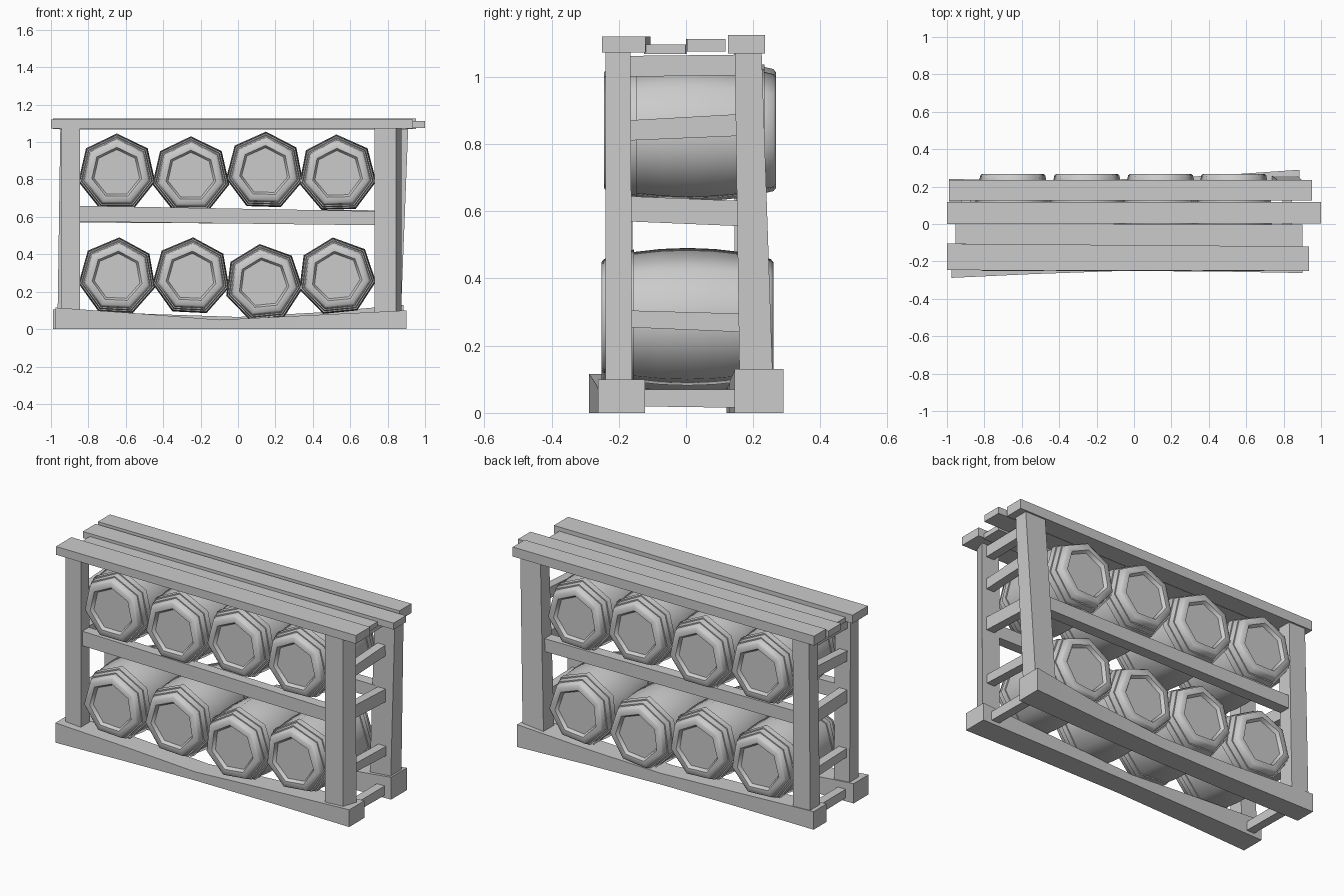
import bpy, bmesh, math
from mathutils import Matrix

cube = bpy.data.objects.get("Cube")
if cube:
    bpy.data.objects.remove(cube, do_unlink=True)

grey = bpy.data.materials.new("plain grey")
grey.use_nodes = True
COLOUR = (0.6, 0.6, 0.6, 1)
grey.diffuse_color = COLOUR
grey.node_tree.nodes["Principled BSDF"].inputs["Base Color"].default_value = COLOUR


def finish(name, bm, smooth=None):
    bmesh.ops.recalc_face_normals(bm, faces=bm.faces)
    mesh = bpy.data.meshes.new(name)
    bm.to_mesh(mesh)
    bm.free()
    mesh.materials.append(grey)
    obj = bpy.data.objects.new(name, mesh)
    bpy.context.collection.objects.link(obj)
    if smooth:
        bpy.ops.object.select_all(action='DESELECT')
        obj.select_set(True)
        bpy.context.view_layer.objects.active = obj
        bpy.ops.object.shade_smooth_by_angle(angle=math.radians(smooth))
    return obj


def bridge(bm, rings):
    """Skin a run of equal vertex rings."""
    for a, b in zip(rings, rings[1:]):
        n = len(a)
        for i in range(n):
            j = (i + 1) % n
            bm.faces.new((a[i], a[j], b[j], b[i]))


def beam(name, axis, stations, skew=0):
    """Rough timber: each station is (position, min, max, min, max) of the other axes."""
    bm = bmesh.new()
    rings = []
    for u, a0, a1, b0, b1 in stations:
        ring = []
        for a, b, s in ((a0, b0, -1), (a1, b0, -1), (a1, b1, 1), (a0, b1, 1)):
            p = {'x': (u, a, b), 'y': (a, u, b), 'z': (a + s * skew, b, u)}[axis]
            ring.append(bm.verts.new(p))
        rings.append(ring)
    bridge(bm, rings)
    bm.faces.new(rings[0])
    bm.faces.new(rings[-1])
    finish(name, bm, 30 if len(stations) > 2 else None)


# Half barrel outline, from the recessed head over the stepped hoops to the middle: (distance, radius)
HALF = [(.238, .125), (.256, .137), (.256, .168), (.248, .178), (.222, .184),
        (.222, .191), (.19, .196), (.19, .203), (.158, .206),
        (.158, .199), (.08, .208)]
OUTLINE = HALF + [(0, .211)] + [(-y, r) for y, r in reversed(HALF)]


def barrel(name, x, y, z, turn):
    bm = bmesh.new()
    rings = []
    for d, r in OUTLINE:
        ring = []
        for i in range(7):
            t = 2 * math.pi * i / 7 + turn
            ring.append(bm.verts.new((r * math.sin(t), d, r * math.cos(t))))
        rings.append(ring)
    bridge(bm, rings)
    bm.faces.new(rings[0])
    bm.faces.new(rings[-1])
    bm.transform(Matrix.Translation((x, y, z)))
    finish(name, bm, 53)


# Two rows of barrels: x, z, turn
ROWS = {
    "upper": (.012, [(-.648, .835, 0), (-.252, .82, 0), (.143, .845, .03), (.532, .83, -.03)]),
    "lower": (.004, [(-.645, .28, .05), (-.25, .28, .05), (.137, .245, -.1), (.528, .28, -.1)]),
}
for row, (y, spots) in ROWS.items():
    for n, (x, z, turn) in enumerate(spots, 1):
        barrel(f"{row}_barrel_{n}", x, y, z, turn)

# Roof planks
beam("roof_plank_back", 'x', [(-.99, .125, .235, 1.07, 1.125), (.952, .125, .235, 1.07, 1.125)])
beam("roof_plank_mid_back", 'x', [(-1, 0, .117, 1.075, 1.113), (1, .003, .117, 1.075, 1.113)])
beam("roof_plank_mid_front", 'x', [(-.955, -.105, .002, 1.068, 1.096), (.9, -.125, -.002, 1.068, 1.096)])
beam("roof_plank_front", 'x', [(-1, -.247, -.105, 1.072, 1.12), (.935, -.25, -.12, 1.072, 1.12)])

# Corner posts
beam("front_left_post", 'z', [(.09, .745, .86, -.24, -.16), (1.075, .745, .86, -.24, -.165)], .015)
beam("front_right_post", 'z', [(.09, -.945, -.845, -.24, -.155), (1.075, -.945, -.845, -.24, -.165)])
beam("back_left_post", 'z', [(.05, .735, .87, .16, .26), (1.075, .78, .91, .145, .225)])
beam("back_right_post", 'z', [(.05, -.965, -.855, .145, .235), (1.075, -.95, -.845, .145, .225)])

# Sill beams, hewn thinner towards the middle
beam("front_sill", 'x', [(-.975, -.288, -.15, 0, .115), (-.55, -.268, -.14, 0, .085),
                         (-.1, -.252, -.13, 0, .05), (.4, -.253, -.125, 0, .075),
                         (.9, -.262, -.122, 0, .1)])
beam("back_sill", 'x', [(-.99, .12, .24, 0, .105), (-.45, .12, .235, 0, .08),
                        (0, .12, .24, 0, .065), (.45, .13, .26, 0, .09),
                        (.885, .145, .29, 0, .13)])

# Shelf rails carrying the upper row
beam("front_shelf_rail", 'x', [(-.87, -.225, -.165, .575, .66), (.76, -.225, -.165, .555, .63)])
beam("back_shelf_rail", 'x', [(-.87, .15, .215, .57, .645), (.78, .15, .215, .56, .635)])

# Ladder slats closing each end: bottom and top at the front, then at the back
SLATS = [(.02, .07, .015, .07), (.255, .305, .24, .295), (.57, .645, .555, .63),
         (.81, .87, .825, .89), (1.0, 1.062, 1.005, 1.066)]
for side, x in (("left", .82), ("right", -.9)):
    for n, (f0, f1, b0, b1) in enumerate(SLATS, 1):
        beam(f"{side}_slat_{n}", 'y', [(-.18, x - .025, x + .025, f0, f1),
                                       (.18, x - .025, x + .025, b0, b1)])
